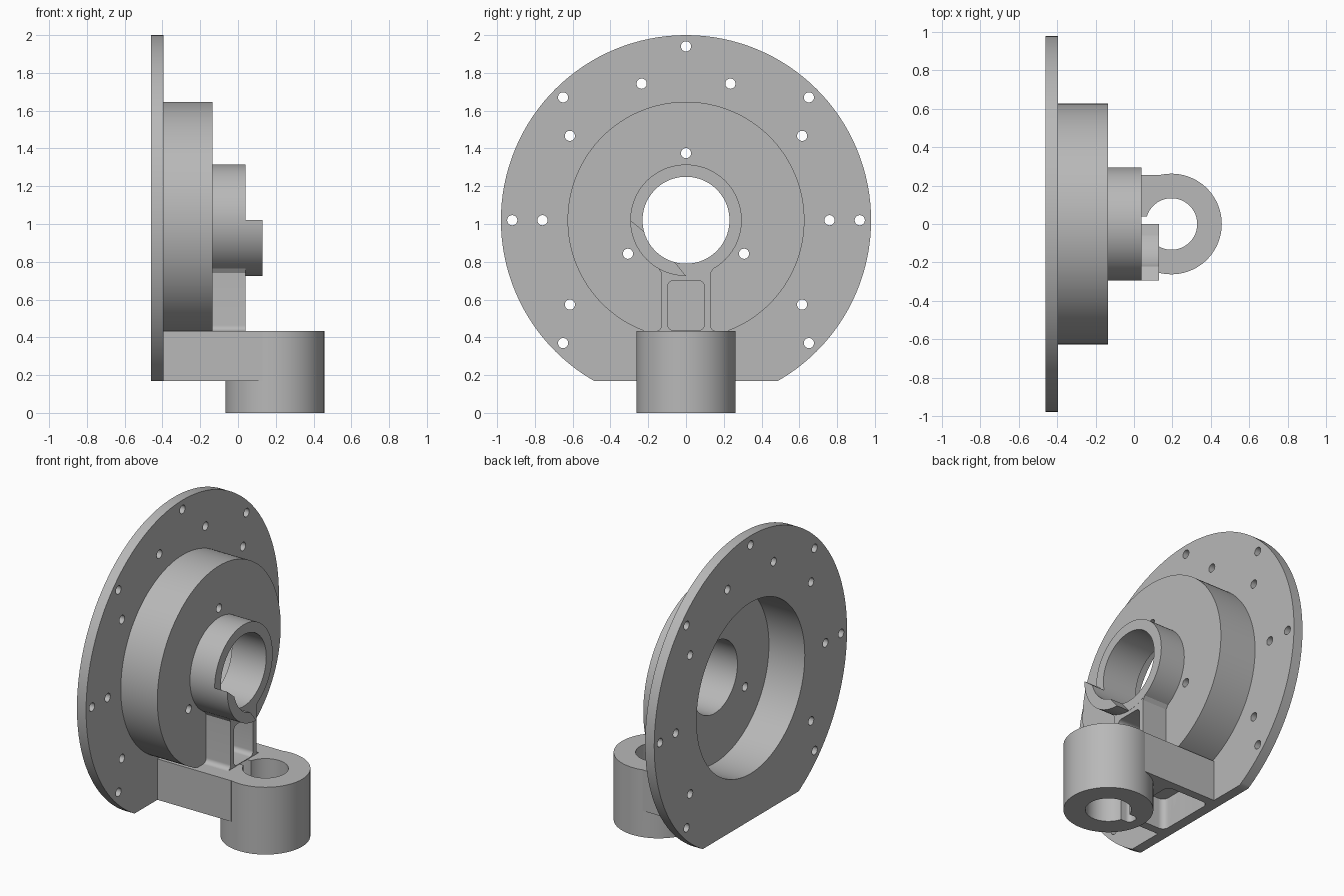
import bpy, bmesh
from math import sin, cos, pi, radians

cube = bpy.data.objects.get("Cube")
if cube:
    bpy.data.objects.remove(cube)

grey = bpy.data.materials.new("light_grey")
grey.use_nodes = True
grey.diffuse_color = (0.48, 0.48, 0.48, 1)
grey.node_tree.nodes["Principled BSDF"].inputs["Base Color"].default_value = (0.48, 0.48, 0.48, 1)

AXIS_Z = 1.02                      # height of the main bore axis
FLANGE_BACK, FLANGE_FRONT = -0.46, -0.395
BOSS_FRONT, HUB_FRONT, TAB_FRONT = -0.135, 0.04, 0.13
FLANGE_R, BOSS_R, HUB_R, BORE_R = 0.98, 0.627, 0.295, 0.23
LUG_X, LUG_R, LUG_TOP, ARM_BOTTOM = 0.195, 0.262, 0.433, 0.17


def finish(bm, name):
    bmesh.ops.recalc_face_normals(bm, faces=bm.faces)
    mesh = bpy.data.meshes.new(name)
    bm.to_mesh(mesh)
    bm.free()
    mesh.materials.append(grey)
    ob = bpy.data.objects.new(name, mesh)
    bpy.context.collection.objects.link(ob)
    return ob


def prism(name, outline, axis, lo, hi):
    """Extrude an outline along x (points are y, z) or z (points are x, y)."""
    bm = bmesh.new()
    place = (lambda u, v: (lo, u, v)) if axis == "x" else (lambda u, v: (u, v, lo))
    face = bm.faces.new([bm.verts.new(place(u, v)) for u, v in outline])
    new = bmesh.ops.extrude_face_region(bm, geom=[face])["geom"]
    step = (hi - lo, 0, 0) if axis == "x" else (0, 0, hi - lo)
    bmesh.ops.translate(bm, vec=step, verts=[g for g in new if isinstance(g, bmesh.types.BMVert)])
    return finish(bm, name)


def lathe(name, profile, steps=128):
    """Turn a closed (x, radius) profile around the bore axis."""
    bm = bmesh.new()
    rings = [[bm.verts.new((x, r * sin(2 * pi * i / steps), AXIS_Z + r * cos(2 * pi * i / steps)))
              for i in range(steps)] for x, r in profile]
    for a, b in zip(rings, rings[1:] + rings[:1]):
        for i in range(steps):
            j = (i + 1) % steps
            bm.faces.new((a[i], a[j], b[j], b[i]))
    return finish(bm, name)


def arc(cu, cv, r, start, end, n=8):
    angles = [radians(start + (end - start) * i / n) for i in range(n + 1)]
    return [(cu + r * cos(a), cv + r * sin(a)) for a in angles]


def circle(cu, cv, r, n=64):
    return arc(cu, cv, r, 0, 360, n)[:-1]


def rect(u0, u1, v0, v1, r=0.0):
    if not r:
        return [(u0, v0), (u1, v0), (u1, v1), (u0, v1)]
    return (arc(u0 + r, v0 + r, r, 180, 270) + arc(u1 - r, v0 + r, r, 270, 360)
            + arc(u1 - r, v1 - r, r, 0, 90) + arc(u0 + r, v1 - r, r, 90, 180))


def boolean(ob, tool, operation="DIFFERENCE"):
    mod = ob.modifiers.new("bool", "BOOLEAN")
    mod.object, mod.operation, mod.solver = tool, operation, "EXACT"
    graph = bpy.context.evaluated_depsgraph_get()
    mesh = bpy.data.meshes.new_from_object(ob.evaluated_get(graph))
    ob.modifiers.clear()
    ob.data = mesh
    bpy.data.objects.remove(tool)


# Flange, hollow boss and hub turned as one piece
housing = lathe("flange_housing", [
    (FLANGE_BACK, FLANGE_R), (FLANGE_FRONT, FLANGE_R), (FLANGE_FRONT, BOSS_R),
    (BOSS_FRONT, BOSS_R), (BOSS_FRONT, HUB_R), (HUB_FRONT, HUB_R),
    (HUB_FRONT, BORE_R), (-0.205, BORE_R), (-0.205, 0.55), (FLANGE_BACK, 0.55)])
boolean(housing, prism("flat_cutter", rect(-1.2, 1.2, -0.5, ARM_BOTTOM), "x", -0.6, 0.2))

# Bolt holes on three pitch circles
bolt_rings = [(0.92, range(-45, 226, 45)),
              (0.76, [a for a in range(-36, 217, 36)]),
              (0.355, (90, 210, 330))]
for radius, angles in bolt_rings:
    for a in angles:
        if radius == 0.76 and a == 90:
            continue
        y, z = radius * cos(radians(a)), AXIS_Z + radius * sin(radians(a))
        boolean(housing, prism("hole_cutter", circle(y, z, 0.027, 24), "x", -0.6, 0.0))

# Quarter-ring tab on the front of the hub
tab = prism("hub_tab", arc(0, AXIS_Z, HUB_R, 180, 270, 32)
            + arc(0, AXIS_Z, BORE_R, 255, 195, 22), "x", HUB_FRONT - 0.001, TAB_FRONT)

# Web joining hub and arm, flared at the foot, with a rounded pocket
f = 0.03
right_side = (arc(0.13 + f, LUG_TOP + f, f, 270, 180) + [(0.13, 0.74), (0.15, 0.77)])
left_side = [(-y, z) for y, z in reversed(right_side)]
web = prism("hub_web", right_side + left_side, "x", BOSS_FRONT - 0.01, HUB_FRONT - 0.001)
boolean(web, prism("web_cutter", rect(-0.097, 0.097, LUG_TOP + 0.004, 0.70, 0.03),
                   "x", BOSS_FRONT, 0.2))

# Arm and vertical clamp lug
arm = prism("arm_and_lug", circle(LUG_X, 0, LUG_R, 96), "z", 0, LUG_TOP)
boolean(arm, prism("arm_block", rect(FLANGE_FRONT - 0.01, 0.13, -0.255, 0.255),
                   "z", ARM_BOTTOM, LUG_TOP), "UNION")
boolean(arm, prism("lug_bore", circle(LUG_X, 0, 0.134), "z", -0.1, 0.6))
boolean(arm, prism("keyway", rect(0.0, 0.12, -0.038, 0.038, 0.03), "z", -0.1, 0.6))
boolean(arm, prism("underside_pocket", rect(FLANGE_FRONT, -0.09, -0.2, 0.2, 0.04),
                   "z", 0.0, 0.37))

# Smooth the round walls, keep edges sharp
bpy.ops.object.select_all(action="DESELECT")
for ob in (housing, tab, web, arm):
    ob.select_set(True)
bpy.context.view_layer.objects.active = housing
bpy.ops.object.shade_smooth_by_angle(angle=radians(30))
